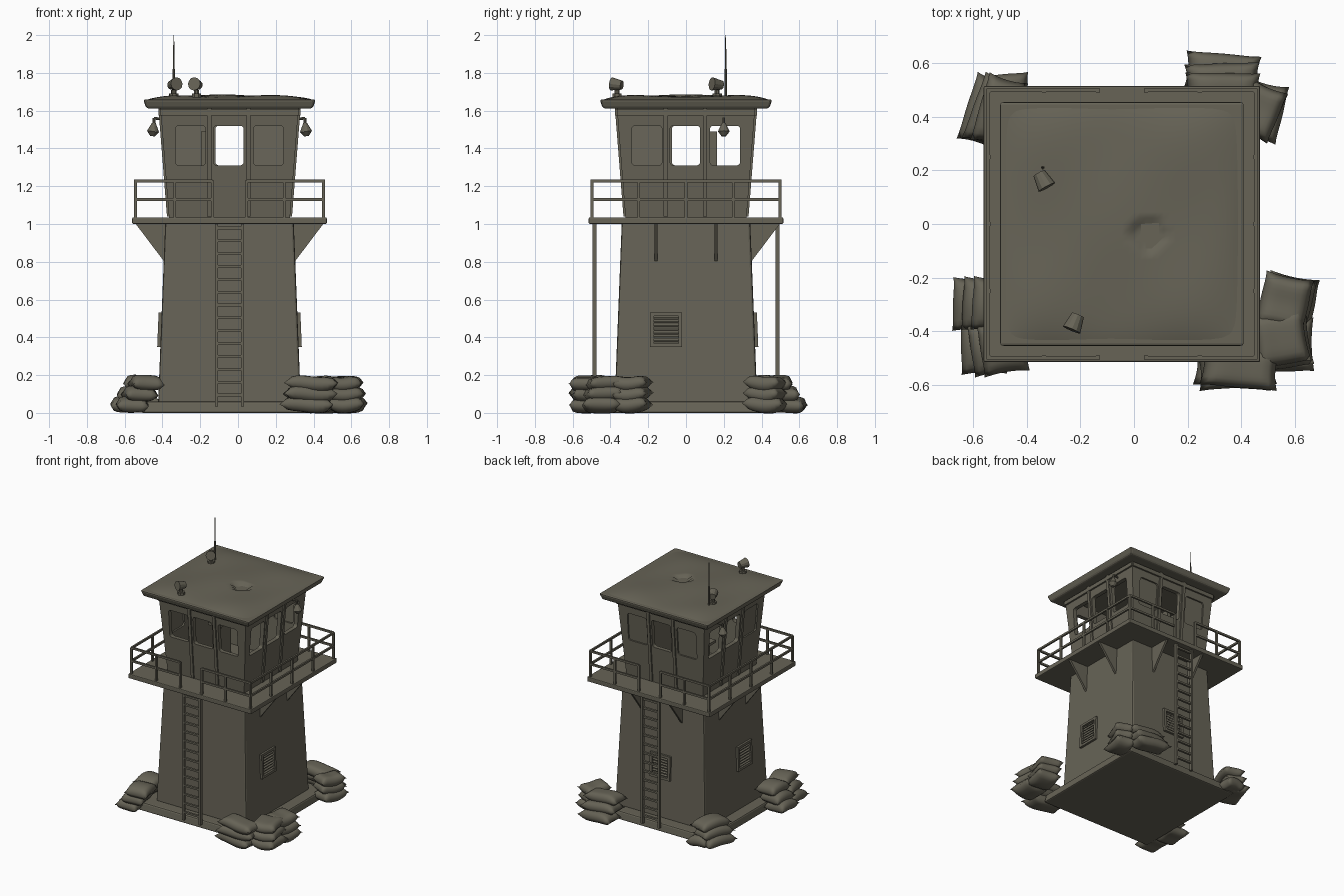
import bpy, bmesh, math, random
from mathutils import Matrix, Vector

random.seed(4)
if "Cube" in bpy.data.objects:
    bpy.data.objects.remove(bpy.data.objects["Cube"], do_unlink=True)

olive = bpy.data.materials.new("olive_grey")
olive.use_nodes = True
colour = (0.135, 0.126, 0.094, 1)
olive.diffuse_color = colour
bsdf = olive.node_tree.nodes["Principled BSDF"]
bsdf.inputs["Base Color"].default_value = colour
bsdf.inputs["Roughness"].default_value = 0.9

CENTRE = Matrix.Translation((-0.045, 0, 0))


def side(k):
    """Frame of one tower side: local -y points outward, local x runs right."""
    return CENTRE @ Matrix.Rotation(k * math.pi / 2, 4, 'Z')


def finish(name, bm, matrix=None, bevel=0, smooth=False):
    bmesh.ops.recalc_face_normals(bm, faces=bm.faces)
    mesh = bpy.data.meshes.new(name)
    bm.to_mesh(mesh)
    bm.free()
    mesh.materials.append(olive)
    obj = bpy.data.objects.new(name, mesh)
    bpy.context.collection.objects.link(obj)
    if matrix:
        obj.matrix_world = matrix
    if bevel:
        mod = obj.modifiers.new("Bevel", 'BEVEL')
        mod.width, mod.segments = bevel, 2
    if smooth:
        mesh.shade_smooth()
    return obj


def add_box(bm, centre, size, rot=None):
    m = Matrix.Translation(centre) @ (rot or Matrix()) @ Matrix.Diagonal((*size, 1))
    bmesh.ops.create_cube(bm, size=1, matrix=m)


def add_rod(bm, a, b, r, r2=None, sides=8):
    a, b = Vector(a), Vector(b)
    d = b - a
    m = Matrix.Translation((a + b) / 2) @ d.to_track_quat('Z', 'Y').to_matrix().to_4x4()
    bmesh.ops.create_cone(bm, cap_ends=True, segments=sides, radius1=r,
                          radius2=r if r2 is None else r2, depth=d.length, matrix=m)


def add_frustum(bm, low, high, z0, z1):
    rings = [[bm.verts.new((x * h, y * h, z)) for x, y in ((-1, -1), (1, -1), (1, 1), (-1, 1))]
             for h, z in ((low, z0), (high, z1))]
    for i in range(4):
        j = (i + 1) % 4
        bm.faces.new((rings[0][i], rings[0][j], rings[1][j], rings[1][i]))
    bm.faces.new(rings[0][::-1])
    bm.faces.new(rings[1])


def block(name, low, high, z0, z1, bevel=0):
    bm = bmesh.new()
    add_frustum(bm, low, high, z0, z1)
    return finish(name, bm, CENTRE, bevel)


def boxes(name, parts, matrix=None, bevel=0):
    bm = bmesh.new()
    for centre, size in parts:
        add_box(bm, centre, size)
    return finish(name, bm, matrix, bevel)


# Main masses
block("foundation", 0.47, 0.46, 0, 0.06, 0.01)
block("tower_body", 0.378, 0.34, 0.05, 1.01, 0.012)
block("balcony_floor", 0.515, 0.515, 1.0, 1.035, 0.006)

# Cabin shell with window openings
cabin = block("cabin_walls", 0.32, 0.367, 1.03, 1.63)
cutter_bm = bmesh.new()
add_frustum(cutter_bm, 0.288, 0.337, 1.028, 1.64)
cutters = [finish("cabin_hollow_cutter", cutter_bm, CENTRE)]
WINDOWS = (-0.207, -0.005, 0.207)
closed = {(2, 0), (2, 2), (3, 2)}
for k in range(4):
    for i, x in enumerate(WINDOWS):
        c = boxes("window_cutter", [((x, -0.345, 1.415), (0.16, 0.14, 0.21))], side(k))
        b = c.modifiers.new("Bevel", 'BEVEL')
        b.width, b.segments = 0.018, 3
        cutters.append(c)
        if (k, i) in closed:
            bm = bmesh.new()
            add_box(bm, (x, -0.335, 1.415), (0.17, 0.008, 0.22), Matrix.Rotation(0.079, 4, 'X'))
            finish("window_shutter", bm, side(k))
for c in cutters:
    c.hide_render = True
    c.hide_viewport = True
    c.display_type = 'WIRE'
    mod = cabin.modifiers.new("Cut", 'BOOLEAN')
    mod.operation, mod.solver, mod.object = 'DIFFERENCE', 'EXACT', c

# Cabin ribs, eave trim and inside desk
for k in range(4):
    bm = bmesh.new()
    for x in (-0.107, 0.1):
        add_box(bm, (x, -0.346, 1.33), (0.022, 0.016, 0.58), Matrix.Rotation(0.079, 4, 'X'))
    add_box(bm, (0, -0.368, 1.59), (0.73, 0.014, 0.03))
    finish("cabin_ribs", bm, side(k))
boxes("cabin_desk", [((-0.2, 0.1, 1.3), (0.1, 0.2, 0.02)), ((-0.2, 0.1, 1.16), (0.06, 0.12, 0.26)),
                     ((-0.18, 0.13, 1.4), (0.03, 0.07, 0.18))])

# Roof slab with a soft, dented sheet on top
block("roof_slab", 0.44, 0.458, 1.612, 1.66, 0.012)
bm = bmesh.new()
bmesh.ops.create_grid(bm, x_segments=40, y_segments=40, size=0.445)
for v in bm.verts:
    u, w = v.co.x / 0.445, v.co.y / 0.445
    edge = max(0, (1 - u ** 6) * (1 - w ** 6))
    v.co.z = 1.656 + edge * (0.024 + 0.006 * math.sin(5 * u + 2) * math.cos(4 * w))
    if math.hypot(v.co.x - 0.098, v.co.y + 0.04) < 0.058:
        v.co.z -= 0.022
finish("roof_sheet", bm, CENTRE, smooth=True)

# Roof lamps and antenna
for x, y, turn in ((-0.34, 0.165, 0.5), (-0.22, -0.365, -0.4)):
    bm = bmesh.new()
    add_rod(bm, (0, 0, 1.65), (0, 0, 1.71), 0.014)
    add_rod(bm, (0, 0, 1.67), (0, 0, 1.69), 0.026)
    add_rod(bm, (0, 0.028, 1.735), (0, -0.032, 1.742), 0.024, 0.035, 12)
    finish("roof_lamp", bm, Matrix.Translation((x, y, 0)) @ Matrix.Rotation(turn, 4, 'Z'))
bm = bmesh.new()
add_rod(bm, (-0.34, 0.21, 1.65), (-0.34, 0.21, 1.82), 0.007)
add_rod(bm, (-0.34, 0.21, 1.8), (-0.34, 0.21, 2.0), 0.005, 0.002)
finish("antenna", bm)

# Hanging lamps under the eaves
for s in (-1, 1):
    bm = bmesh.new()
    add_rod(bm, (s * 0.35, 0.2, 1.555), (s * 0.4, 0.2, 1.56), 0.007)
    add_rod(bm, (s * 0.4, 0.2, 1.56), (s * 0.4, 0.2, 1.52), 0.007)
    add_rod(bm, (s * 0.4, 0.2, 1.535), (s * 0.405, 0.2, 1.49), 0.01, 0.032, 10)
    add_rod(bm, (s * 0.405, 0.2, 1.49), (s * 0.408, 0.2, 1.465), 0.032, 0.012, 10)
    finish("hanging_lamp", bm, CENTRE)

# Railings, open at the two ladders
R = 0.498
for k in range(4):
    bm = bmesh.new()
    spans = [(-R, R)] if k % 2 else [(-R, -0.09), (0.09, R)]
    for a, b in spans:
        for z in (1.13, 1.228):
            add_box(bm, ((a + b) / 2, -R, z), (b - a, 0.013, 0.015))
    for x in ((-R, -0.25, 0, 0.25) if k % 2 else (-R, -0.29, -0.09, 0.09, 0.29)):
        add_box(bm, (x, -R, 1.13), (0.015, 0.015, 0.2))
    finish("railing", bm, side(k))

# Ladders at front and back
for k in (0, 2):
    bm = bmesh.new()
    for x in (-0.07, 0.07):
        add_box(bm, (x, -0.484, 0.52), (0.016, 0.022, 0.97))
    for i in range(14):
        add_box(bm, (0, -0.484, 0.095 + i * 0.068), (0.14, 0.016, 0.014))
    finish("ladder", bm, side(k))

# Triangular brackets under the balcony
for k in (1, 2, 3):
    bm = bmesh.new()
    for x in (-0.16, 0.16):
        ends = [[bm.verts.new((x + t, y, z)) for y, z in ((-0.33, 1.005), (-0.5, 1.005), (-0.345, 0.8))]
                for t in (-0.008, 0.008)]
        bm.faces.new(ends[0])
        bm.faces.new(ends[1][::-1])
        for i in range(3):
            j = (i + 1) % 3
            bm.faces.new((ends[0][i], ends[1][i], ends[1][j], ends[0][j]))
    finish("balcony_bracket", bm, side(k))

# Louvred vents
for k, x in ((1, -0.105), (2, 0), (3, 0.105)):
    bm = bmesh.new()
    for s in (-1, 1):
        add_box(bm, (s * 0.075, 0, 0), (0.02, 0.03, 0.18))
        add_box(bm, (0, 0, s * 0.082), (0.17, 0.03, 0.018))
    for i in range(7):
        add_box(bm, (0, 0, -0.06 + i * 0.02), (0.14, 0.018, 0.005), Matrix.Rotation(0.6, 4, 'X'))
    finish("vent", bm, side(k) @ Matrix.Translation((x, -0.364, 0.44)) @ Matrix.Rotation(-0.04, 4, 'X'))


# Sandbags: pillows with pinched seams
def sandbag(x, y, layer, turn, length=0.26, width=0.15):
    bm = bmesh.new()
    n = 10
    for s in (-1, 1):
        grid = bmesh.ops.create_grid(bm, x_segments=n, y_segments=n, size=1)["verts"]
        for v in grid:
            u, w = v.co.x, v.co.y
            full = max(0, (1 - u ** 4) * (1 - w ** 4)) ** 0.5
            v.co = (u * length / 2 * (1 - 0.08 * (1 - w * w)), w * width / 2 * (1 - 0.1 * u * u * (1 - u * u)),
                    s * 0.039 * full + 0.006 * math.sin(3 * u + x * 9))
    bmesh.ops.remove_doubles(bm, verts=bm.verts, dist=0.0005)
    tilt = Matrix.Rotation(random.uniform(-0.06, 0.06), 4, 'X')
    spin = Matrix.Rotation(math.radians(turn + random.uniform(-6, 6)), 4, 'Z')
    finish("sandbag", bm, Matrix.Translation((x, y, 0.042 + layer * 0.057)) @ spin @ tilt, smooth=True)


for layer in range(3):
    o = layer * 0.012
    # front left-hand corner of the model (+x)
    sandbag(0.37 + o, -0.535, layer, 0, 0.29)
    sandbag(0.57 - o, -0.45 + o, layer, 5, 0.2, 0.2)
    sandbag(0.585 - o, -0.29, layer, 80, 0.2, 0.18)
    # front corner (-x)
    sandbag(-0.59 + 3 * o, -0.3, layer, 85, 0.2, 0.17)
    sandbag(-0.56 + 3 * o, -0.46, layer, 95, 0.2, 0.17)
    # back corner (-x)
    sandbag(-0.55 + 2 * o, 0.42, layer, 75, 0.26, 0.15)
    # back corner (+x)
    sandbag(0.33, 0.565 - 3 * o, layer, 0, 0.28, 0.14)
    if layer:
        sandbag(0.47, 0.42, layer, 70, 0.2, 0.14)
sandbag(-0.47, 0.5, 0, 10, 0.16, 0.12)
sandbag(0.48, 0.42, 0, 75, 0.22, 0.15)
